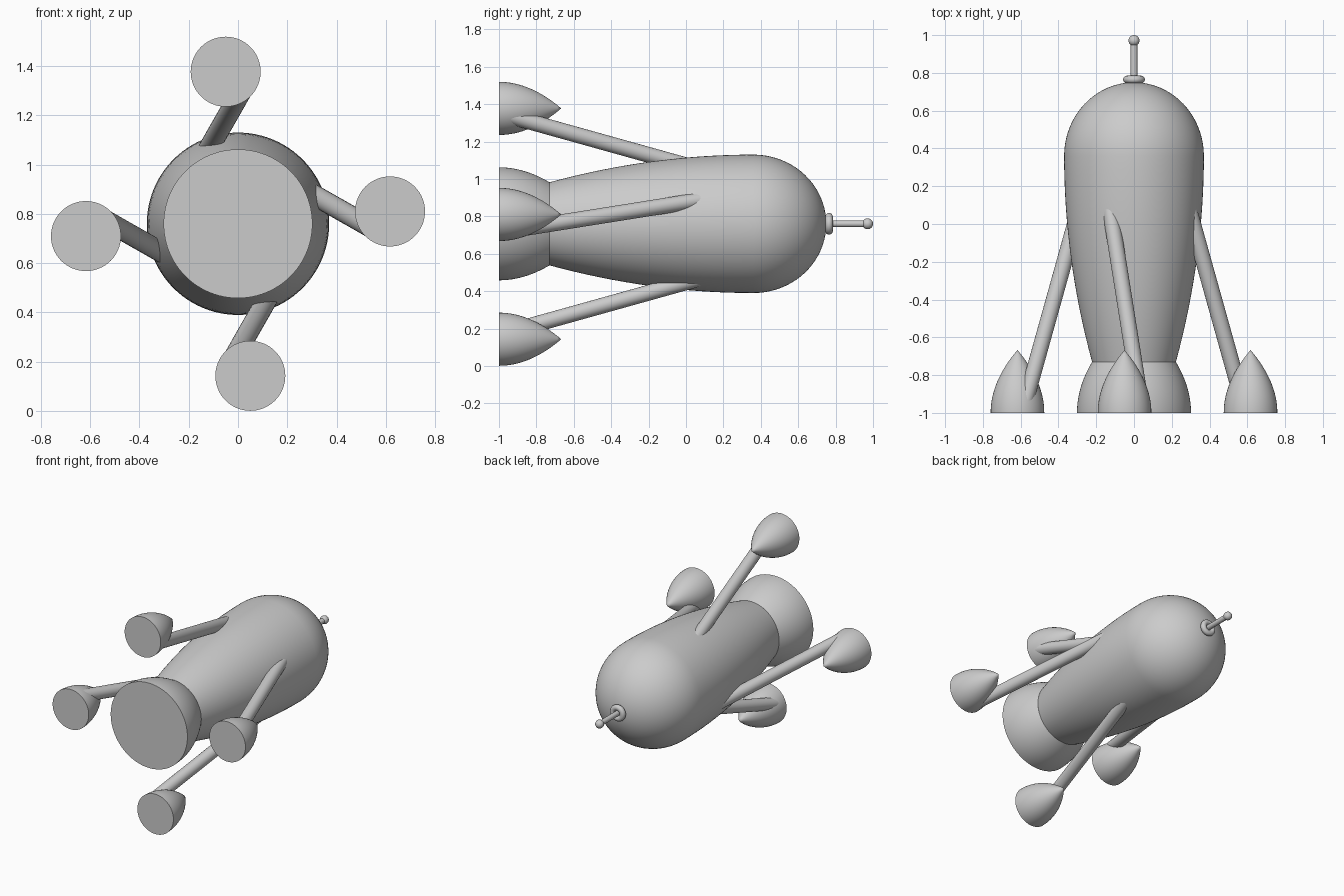
import bpy, bmesh, math
from mathutils import Vector, Matrix

cube = bpy.data.objects.get("Cube")
if cube:
    bpy.data.objects.remove(cube, do_unlink=True)

AXIS_Z = 0.76  # height of the long axis of the hull

grey = bpy.data.materials.new("plain grey")
grey.use_nodes = True
colour = (0.6, 0.6, 0.6, 1)
grey.diffuse_color = colour
grey.node_tree.nodes["Principled BSDF"].inputs["Base Color"].default_value = colour


def finish(bm, name, place):
    bmesh.ops.recalc_face_normals(bm, faces=bm.faces)
    mesh = bpy.data.meshes.new(name)
    bm.to_mesh(mesh)
    bm.free()
    mesh.materials.append(grey)
    obj = bpy.data.objects.new(name, mesh)
    bpy.context.collection.objects.link(obj)
    obj.matrix_world = place
    bpy.ops.object.select_all(action='DESELECT')
    obj.select_set(True)
    bpy.context.view_layer.objects.active = obj
    bpy.ops.object.shade_smooth_by_angle(angle=math.radians(35))
    return obj


def lathe(name, profile, place, steps=64):
    """Turn a (radius, y) profile round the y axis."""
    bm = bmesh.new()
    verts = [bm.verts.new((r, y, 0)) for r, y in profile]
    edges = [bm.edges.new(pair) for pair in zip(verts, verts[1:])]
    bmesh.ops.spin(bm, geom=verts + edges, cent=(0, 0, 0), axis=(0, 1, 0),
                   angle=math.tau, steps=steps)
    bmesh.ops.remove_doubles(bm, verts=bm.verts, dist=0.0001)
    return finish(bm, name, place)


def dome(radius, length, cut=1.0, n=16):
    """Flat-based pointed profile starting at y = -1."""
    pts = [(0, -1)]
    for i in range(n + 1):
        t = cut * i / n
        pts.append((radius * (1 - t * t), -1 + length * t))
    if cut < 1:
        pts.append((0, pts[-1][1]))
    return pts


def rod(name, start, end, radius, place):
    """Round rod between two points."""
    start, end = Vector(start), Vector(end)
    turn = (end - start).to_track_quat('Z', 'Y').to_matrix().to_4x4()
    bm = bmesh.new()
    bmesh.ops.create_cone(bm, cap_ends=True, segments=32, radius1=radius,
                          radius2=radius, depth=(end - start).length,
                          matrix=Matrix.Translation((start + end) / 2) @ turn)
    return finish(bm, name, place)


centre = Matrix.Translation((0, 0, AXIS_Z))

# Hull: tapered tail, round nose
hull = [(0, -0.73)]
for i in range(17):
    y = -0.73 + 1.09 * i / 16
    hull.append((0.37 - 0.148 * ((0.36 - y) / 1.09) ** 2, y))
for i in range(1, 21):
    a = math.pi / 2 * i / 20
    hull.append((0.37 * math.cos(a), 0.36 + 0.39 * math.sin(a)))
lathe("hull", hull, centre, 96)

# Main engine
lathe("main_engine", dome(0.302, 0.525, 0.27 / 0.525), centre, 96)

# Four side pods with slanted struts
for i, side in enumerate(("top", "right", "bottom", "left")):
    spin = centre @ Matrix.Rotation(-math.pi / 2 * i, 4, 'Y')
    lathe(side + "_pod", dome(0.142, 0.333),
          spin @ Matrix.Translation((-0.05, 0, 0.617)))
    rod(side + "_strut", (-0.13, 0.1, 0.285), (0.035, -0.94, 0.575), 0.042, spin)

# Nose antenna
ring = [(0.038 + 0.02 * math.cos(math.tau * i / 16),
         0.765 + 0.02 * math.sin(math.tau * i / 16)) for i in range(17)]
lathe("antenna_ring", ring, centre, 48)
rod("antenna_mast", (0, 0.72, 0), (0, 0.97, 0), 0.018, centre)
ball = [(0.029 * math.sin(math.pi * i / 16),
         0.971 - 0.029 * math.cos(math.pi * i / 16)) for i in range(17)]
lathe("antenna_tip", ball, centre, 32)
